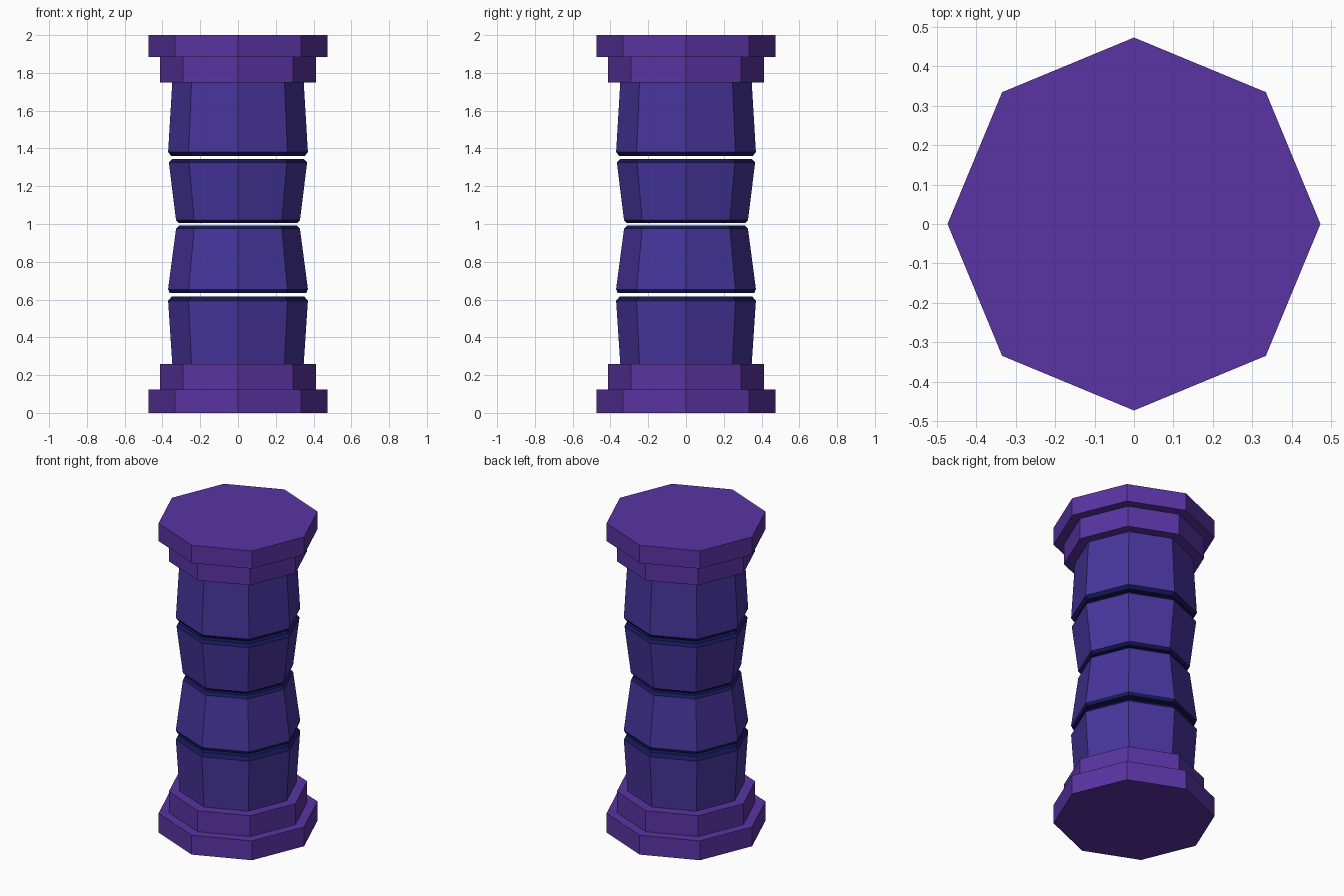
import bpy, bmesh, math

if "Cube" in bpy.data.objects:
    bpy.data.objects.remove(bpy.data.objects["Cube"])

SIDES = 8


def material(name, rgb):
    m = bpy.data.materials.new(name)
    m.diffuse_color = (*rgb, 1)
    m.use_nodes = True
    m.node_tree.nodes["Principled BSDF"].inputs["Base Color"].default_value = m.diffuse_color
    return m


PURPLE = material("purple_stone", (0.10, 0.034, 0.36))
INDIGO = material("indigo_stone", (0.062, 0.035, 0.33))
NAVY = material("navy_joint", (0.008, 0.009, 0.10))


def octagon_stack(name, profile, side_mat, joint_mat):
    """Closed eight-sided solid from (radius, z) rings; short bands and caps get joint_mat."""
    bm = bmesh.new()
    rings = [[bm.verts.new((r * math.cos(2 * math.pi * i / SIDES),
                            r * math.sin(2 * math.pi * i / SIDES), z))
              for i in range(SIDES)] for r, z in profile]
    for (lo, hi), (a, b) in zip(zip(rings, rings[1:]), zip(profile, profile[1:])):
        for i in range(SIDES):
            j = (i + 1) % SIDES
            f = bm.faces.new((lo[i], lo[j], hi[j], hi[i]))
            f.material_index = int(b[1] - a[1] < 0.05)
    for cap in (rings[0][::-1], rings[-1]):
        bm.faces.new(cap).material_index = 1
    mesh = bpy.data.meshes.new(name)
    bm.to_mesh(mesh)
    bm.free()
    mesh.materials.append(side_mat)
    mesh.materials.append(joint_mat)
    obj = bpy.data.objects.new(name, mesh)
    bpy.context.collection.objects.link(obj)


# Stepped base and capital slabs
for name, r, z0, z1 in (("base_plinth", 0.473, 0.0, 0.125),
                        ("base_step", 0.412, 0.125, 0.26),
                        ("capital_step", 0.412, 1.75, 1.885),
                        ("capital_slab", 0.473, 1.885, 2.0)):
    octagon_stack(name, [(r, z0), (r, z1)], PURPLE, PURPLE)

# Tapered shaft drums with chamfered rims, separated by thin gaps
drums = {
    "shaft_drum_bottom": [(0.348, 0.26), (0.370, 0.593), (0.352, 0.615)],
    "shaft_drum_lower": [(0.362, 0.635), (0.370, 0.656), (0.328, 0.975), (0.312, 0.991)],
    "shaft_drum_upper": [(0.312, 1.004), (0.328, 1.020), (0.366, 1.325), (0.350, 1.343)],
    "shaft_drum_top": [(0.354, 1.360), (0.370, 1.381), (0.348, 1.75)],
}
for name, profile in drums.items():
    octagon_stack(name, profile, INDIGO, NAVY)
